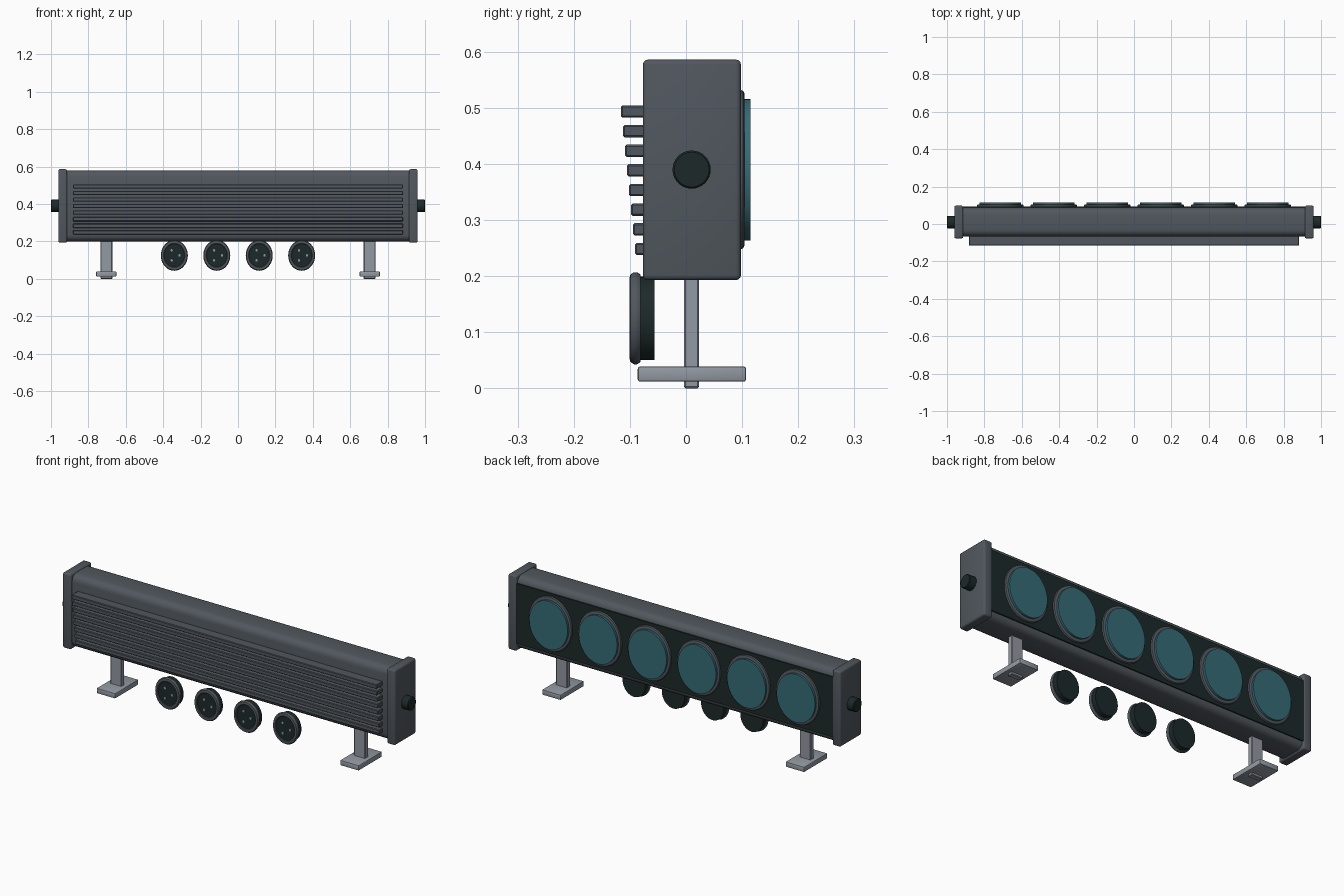
import bpy, bmesh, math
from mathutils import Matrix, Vector

if "Cube" in bpy.data.objects:
    bpy.data.objects.remove(bpy.data.objects["Cube"])


def material(name, rgb):
    m = bpy.data.materials.new(name)
    m.diffuse_color = (*rgb, 1)
    m.use_nodes = True
    m.node_tree.nodes["Principled BSDF"].inputs["Base Color"].default_value = m.diffuse_color
    return m


GREY = material("slate grey", (0.082, 0.096, 0.112))
DARK = material("dark green black", (0.012, 0.022, 0.022))
TEAL = material("teal glass", (0.036, 0.150, 0.185))
METAL = material("light metal", (0.29, 0.32, 0.36))
SQUASH = 0.88  # round parts are slightly narrower along x


def finish(bm, name, mat):
    me = bpy.data.meshes.new(name)
    bmesh.ops.recalc_face_normals(bm, faces=bm.faces)
    bm.to_mesh(me)
    bm.free()
    me.materials.append(mat)
    ob = bpy.data.objects.new(name, me)
    bpy.context.collection.objects.link(ob)
    bpy.context.view_layer.objects.active = ob
    for o in bpy.context.selected_objects:
        o.select_set(False)
    ob.select_set(True)
    bpy.ops.object.shade_smooth_by_angle(angle=math.radians(35))
    return ob


def box(name, lo, hi, mat, bevel=0.0, segs=2, along_x=False):
    """Box between two corners; along_x rounds only the long edges."""
    lo, hi = Vector(lo), Vector(hi)
    bm = bmesh.new()
    bmesh.ops.create_cube(bm, size=1)
    for v in bm.verts:
        v.co = (lo + hi) / 2 + v.co * (hi - lo)
    if bevel:
        edges = [e for e in bm.edges if not along_x
                 or abs(e.verts[0].co.x - e.verts[1].co.x) > 0.01]
        bmesh.ops.bevel(bm, geom=edges, offset=bevel, segments=segs,
                        profile=0.5, affect='EDGES')
    return finish(bm, name, mat)


def lathe(name, profile, centre, mat, axis='Y', steps=40):
    """Turn (radius, depth) points around the y or x axis."""
    bm = bmesh.new()
    rings = []
    for i in range(steps):
        a = 2 * math.pi * i / steps
        ring = []
        for r, d in profile:
            c, s = r * math.cos(a), r * math.sin(a)
            p = (c * SQUASH, d, s) if axis == 'Y' else (d, c, s)
            ring.append(bm.verts.new(p))
        rings.append(ring)
    for i in range(steps):
        p, q = rings[i], rings[(i + 1) % steps]
        for j in range(len(profile) - 1):
            bm.faces.new((p[j], p[j + 1], q[j + 1], q[j]))
    bmesh.ops.remove_doubles(bm, verts=bm.verts, dist=1e-5)
    bmesh.ops.translate(bm, verts=bm.verts, vec=centre)
    return finish(bm, name, mat)


# Housing with rounded long edges, and the dark lens panel
box("housing", (-0.93, -0.066, 0.2), (0.93, 0.088, 0.58), GREY, 0.035, 4, True)
box("lens_panel", (-0.92, 0.05, 0.233), (0.92, 0.094, 0.547), DARK)

# Cooling fins, shallower towards the bottom
for i in range(8):
    z = 0.4935 - 0.035 * i
    box(f"cooling_fin_{i + 1}", (-0.882, -0.116 + 0.0036 * i, z - 0.011),
        (0.882, -0.05, z + 0.011), GREY, 0.003, 1)

# Six oval lenses with rims
for i in range(6):
    x = (i - 2.5) * 0.286
    lathe(f"lens_rim_{i + 1}",
          [(0.124, 0.09), (0.124, 0.104), (0.136, 0.104), (0.140, 0.102),
           (0.142, 0.098), (0.142, 0.09)], (x, 0, 0.39), GREY, steps=48)
    lathe(f"lens_{i + 1}", [(0, 0.115), (0.126, 0.115), (0.126, 0.09)],
          (x, 0, 0.39), TEAL, steps=48)

# End caps, side knobs and feet
for s, side in ((-1, "left"), (1, "right")):
    xs = sorted((s * 0.913, s * 0.961))
    box(f"{side}_end_cap", (xs[0], -0.077, 0.193), (xs[1], 0.098, 0.586),
        GREY, 0.009, 3)
    lathe(f"{side}_knob", [(0.034, s * 0.95), (0.034, s * 0.996),
                           (0.031, s * 1.0), (0, s * 1.0)],
          (0, 0.01, 0.39), DARK, 'X', 32)
    x = s * 0.704
    box(f"{side}_leg", (x - 0.032, -0.0035, 0), (x + 0.032, 0.0235, 0.22),
        METAL, 0.003, 1)
    box(f"{side}_foot_plate", (x - 0.054, -0.086, 0.012),
        (x + 0.054, 0.107, 0.039), METAL, 0.004, 2)

# Four round connectors below the housing
for i in range(4):
    c = ((i - 1.5) * 0.227, 0, 0.125)
    lathe(f"connector_rim_{i + 1}",
          [(0.062, -0.082), (0.062, -0.097), (0.065, -0.100), (0.071, -0.101),
           (0.078, -0.099), (0.082, -0.093), (0.082, -0.087), (0.078, -0.081),
           (0.062, -0.081)], c, GREY)
    lathe(f"connector_body_{i + 1}",
          [(0, -0.094), (0.064, -0.094), (0.064, -0.083), (0.0745, -0.083),
           (0.0745, -0.056), (0, -0.056)], c, DARK)
    for k in range(3):
        a = 2 * math.pi * k / 3
        pin = Vector(c) + Vector((0.028 * math.cos(a), 0, 0.031 * math.sin(a)))
        lathe(f"connector_pin_{i + 1}_{k + 1}",
              [(0, -0.098), (0.007, -0.098), (0.007, -0.09)], pin, METAL, steps=10)
